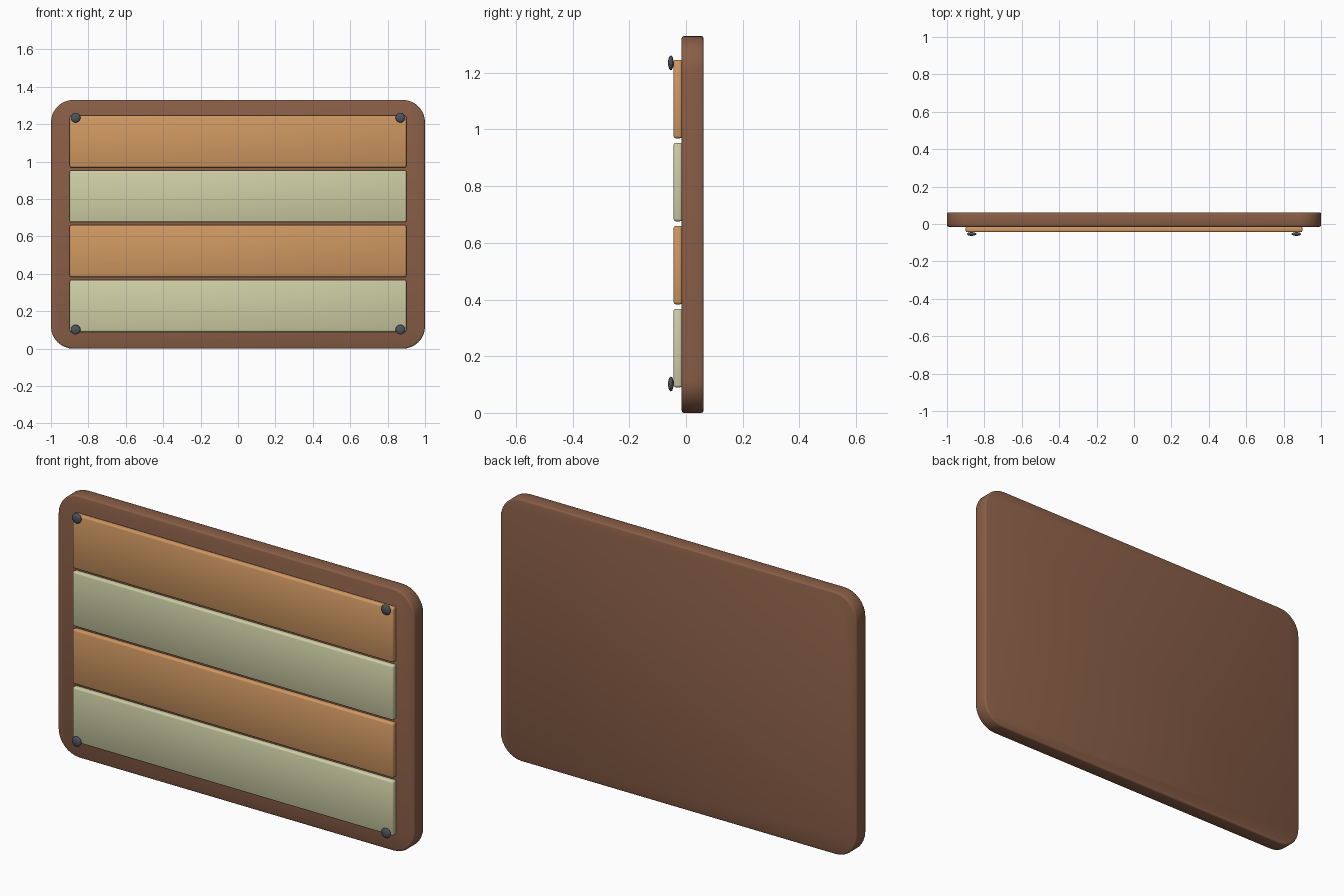
import bpy, bmesh, math
from mathutils import Matrix

if "Cube" in bpy.data.objects:
    bpy.data.objects.remove(bpy.data.objects["Cube"])


def material(name, rgb):
    m = bpy.data.materials.new(name)
    m.diffuse_color = (*rgb, 1)
    m.use_nodes = True
    m.node_tree.nodes["Principled BSDF"].inputs["Base Color"].default_value = m.diffuse_color
    return m


brown = material("dark brown wood", (0.25, 0.112, 0.062))
orange = material("orange wood", (0.63, 0.315, 0.122))
pale = material("pale green wood", (0.62, 0.62, 0.38))
slate = material("slate metal", (0.075, 0.09, 0.11))


def finish(bm, name, mat, bevel=0):
    bmesh.ops.recalc_face_normals(bm, faces=bm.faces)
    mesh = bpy.data.meshes.new(name)
    bm.to_mesh(mesh)
    bm.free()
    mesh.materials.append(mat)
    for p in mesh.polygons:
        p.use_smooth = True
    ob = bpy.data.objects.new(name, mesh)
    bpy.context.collection.objects.link(ob)
    if bevel:
        mod = ob.modifiers.new("rounded edges", 'BEVEL')
        mod.width = bevel
        mod.segments = 2
        mod.limit_method = 'ANGLE'
        mod.angle_limit = math.radians(40)
    return ob


def box(x0, x1, y0, y1, z0, z1):
    bm = bmesh.new()
    bmesh.ops.create_cube(bm, size=1, matrix=(
        Matrix.Translation(((x0 + x1) / 2, (y0 + y1) / 2, (z0 + z1) / 2))
        @ Matrix.Diagonal((x1 - x0, y1 - y0, z1 - z0, 1))))
    return bm


# backing board with rounded corners
H = 1.33
bm = box(-1, 1, -0.015, 0.062, 0, H)
corners = [e for e in bm.edges
           if abs(e.verts[0].co.y - e.verts[1].co.y) > 0.05]
bmesh.ops.bevel(bm, geom=corners, offset=0.12, segments=8, profile=0.5,
                affect='EDGES')
finish(bm, "backing_board", brown, 0.008)

# four front planks in alternating colours
for i in range(4):
    z = 0.09 + i * 0.293
    bm = box(-0.9, 0.9, -0.044, -0.013, z, z + 0.277)
    finish(bm, f"plank_{i + 1}", orange if i % 2 else pale, 0.008)

# flattened studs at the corners
for x in (-0.868, 0.868):
    for z in (0.102, 1.235):
        bm = bmesh.new()
        bmesh.ops.create_uvsphere(
            bm, u_segments=16, v_segments=10, radius=0.026,
            matrix=Matrix.Translation((x, -0.0535, z))
            @ Matrix.Diagonal((1, 0.38, 1, 1))
            @ Matrix.Rotation(math.pi / 2, 4, 'X'))
        finish(bm, f"stud_{'left' if x < 0 else 'right'}_{'lower' if z < 1 else 'upper'}", slate)
